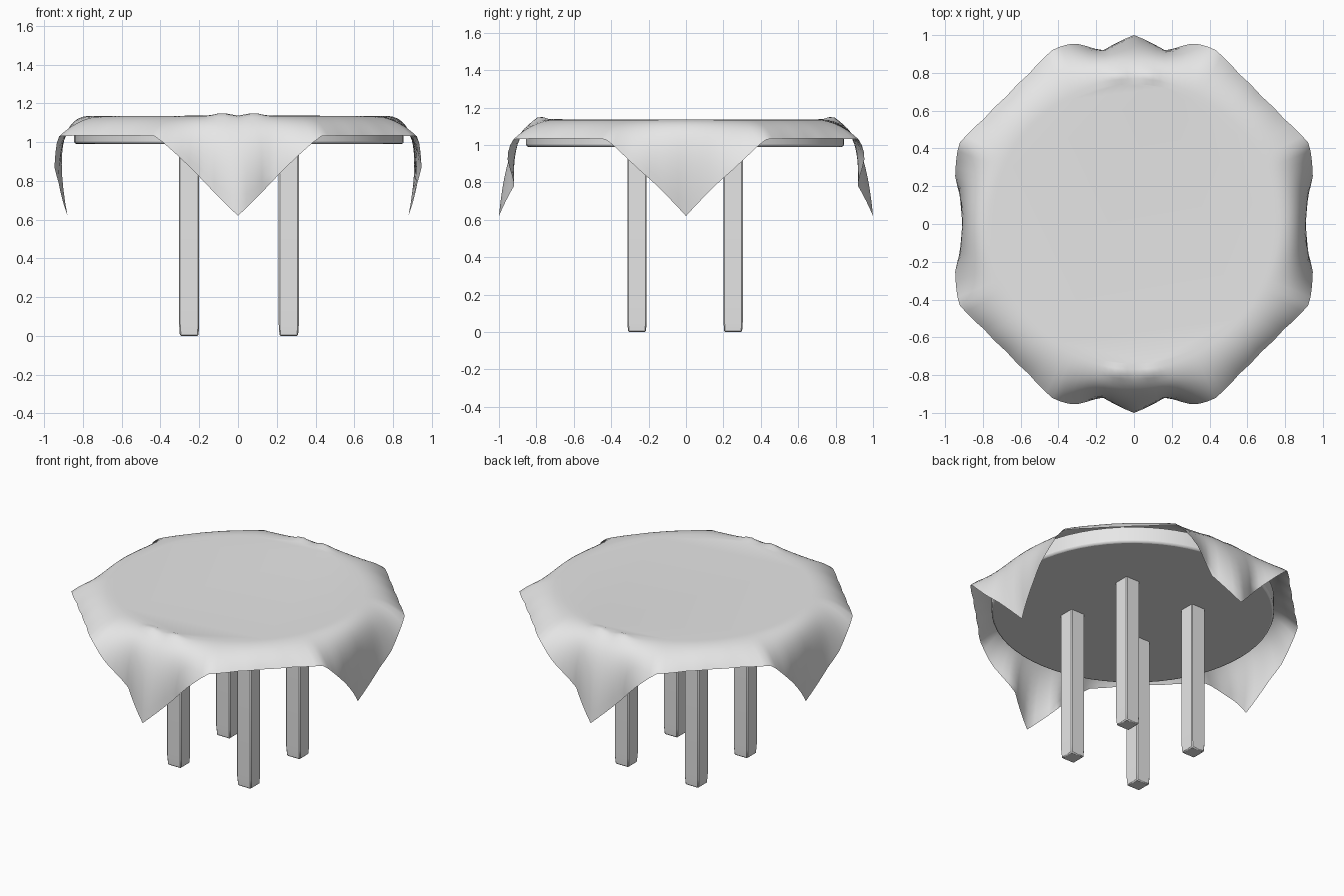
import bpy
import bmesh
import math

cube = bpy.data.objects.get("Cube")
if cube:
    bpy.data.objects.remove(cube, do_unlink=True)

grey = bpy.data.materials.new("pale_grey")
grey.use_nodes = True
grey.diffuse_color = (0.8, 0.8, 0.8, 1)
grey.node_tree.nodes["Principled BSDF"].inputs["Base Color"].default_value = (0.8, 0.8, 0.8, 1)

CENTRE = (0.005, -0.005)


def finish(obj, name, angle):
    obj.name = name
    obj.data.name = name
    obj.data.materials.append(grey)
    bpy.ops.object.select_all(action="DESELECT")
    obj.select_set(True)
    bpy.context.view_layer.objects.active = obj
    bpy.ops.object.shade_smooth_by_angle(angle=math.radians(angle))


def bevel(obj, width, segments):
    mod = obj.modifiers.new("soft_edges", "BEVEL")
    mod.width = width
    mod.segments = segments


# Round table top
bpy.ops.mesh.primitive_cylinder_add(vertices=64, radius=0.85, depth=0.11,
                                    location=(*CENTRE, 1.045))
top = bpy.context.object
bevel(top, 0.012, 2)
finish(top, "table_top", 30)

# Four square legs, slightly narrowed at the foot
for side, sx in (("right", -1), ("left", 1)):
    for end, sy in (("front", -1), ("back", 1)):
        bm = bmesh.new()
        bmesh.ops.create_cube(bm, size=1)
        for v in bm.verts:
            v.co.x *= 0.104
            v.co.y *= 0.104
            v.co.z = 0.06 if v.co.z < 0 else 1.02
        bottom = [f for f in bm.faces if f.normal.z < -0.9]
        foot = bmesh.ops.extrude_face_region(bm, geom=bottom)["geom"]
        bmesh.ops.delete(bm, geom=bottom, context="FACES")
        for v in foot:
            if isinstance(v, bmesh.types.BMVert):
                v.co = (v.co.x * 0.92, v.co.y * 0.92, 0)
        bmesh.ops.recalc_face_normals(bm, faces=bm.faces)
        mesh = bpy.data.meshes.new("leg")
        bm.to_mesh(mesh)
        bm.free()
        leg = bpy.data.objects.new("leg", mesh)
        bpy.context.collection.objects.link(leg)
        leg.location = (CENTRE[0] + sx * 0.257, CENTRE[1] + sy * 0.257, 0)
        bevel(leg, 0.006, 1)
        finish(leg, f"{end}_{side}_leg", 25)

# Draped square cloth: (angle from corner, hem radius, hem height, bend radius)
SIDE_HEM = ((0, 0.88, 0.62, 0.98), (10, 0.94, 0.79, 0.94), (15, 0.98, 0.87, 0.92),
            (24.5, 1.02, 1.03, 0.89), (35, 0.97, 1.035, 0.88), (45, 0.955, 1.035, 0.88))
END_HEM = ((0, 1.0, 0.62, 0.95), (10.5, 0.93, 0.79, 0.95), (18.5, 1.01, 0.94, 0.91),
           (24.5, 1.02, 1.03, 0.89), (35, 0.97, 1.035, 0.88), (45, 0.955, 1.035, 0.88))


def hem(table, angle):
    for a, b in zip(table, table[1:]):
        if angle <= b[0]:
            k = (angle - a[0]) / (b[0] - a[0])
            return [p + (q - p) * k for p, q in zip(a[1:], b[1:])]
    return table[-1][1:]


SEGMENTS, RINGS = 144, 14
START, HEIGHT = 0.74, 1.135
bm = bmesh.new()
rings = [[] for _ in range(RINGS + 1)]
for i in range(SEGMENTS):
    degrees = 360 * i / SEGMENTS
    off = abs((degrees + 45) % 90 - 45)
    at_end = round(degrees / 90) % 2 == 1
    hr, hz, bend = hem(END_HEM if at_end else SIDE_HEM, off)
    bend_z = 1.14 + 0.02 * max(0, 1 - off / 25)
    for j in range(RINGS + 1):
        t = j / RINGS
        r = (1 - t) ** 2 * START + 2 * t * (1 - t) * bend + t * t * hr
        z = (1 - t) ** 2 * HEIGHT + 2 * t * (1 - t) * bend_z + t * t * hz
        if at_end:  # small wrinkles above the front and back corners
            z += 0.018 * math.exp(-((off - 6) / 4) ** 2 - ((t - 0.12) / 0.1) ** 2)
        a = math.radians(degrees)
        rings[j].append(bm.verts.new((r * math.cos(a), r * math.sin(a), z)))
for inner, outer in zip(rings, rings[1:]):
    for i in range(SEGMENTS):
        n = (i + 1) % SEGMENTS
        bm.faces.new((inner[i], outer[i], outer[n], inner[n]))
bm.faces.new(rings[0])
bmesh.ops.recalc_face_normals(bm, faces=bm.faces)
mesh = bpy.data.meshes.new("tablecloth")
bm.to_mesh(mesh)
bm.free()
cloth = bpy.data.objects.new("tablecloth", mesh)
bpy.context.collection.objects.link(cloth)
finish(cloth, "tablecloth", 60)
